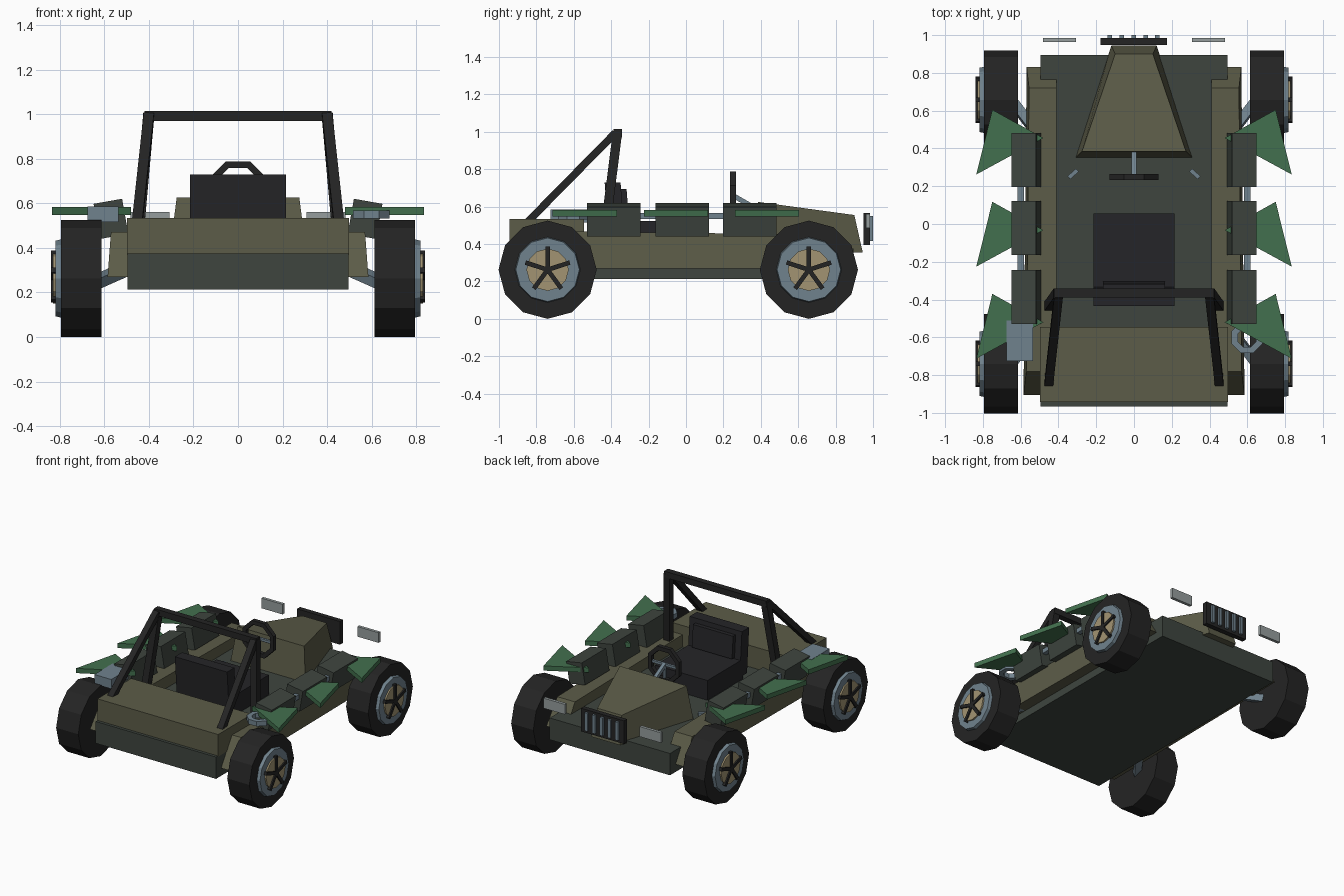
import bpy, bmesh, math
from mathutils import Vector, Matrix

if "Cube" in bpy.data.objects:
    bpy.data.objects.remove(bpy.data.objects["Cube"])


def mat(name, r, g, b):
    m = bpy.data.materials.new(name)
    lin = [((c / 255 + 0.055) / 1.055) ** 2.4 for c in (r, g, b)]
    m.diffuse_color = (*lin, 1)
    m.use_nodes = True
    m.node_tree.nodes["Principled BSDF"].inputs["Base Color"].default_value = m.diffuse_color
    return m


OLIVE = mat("olive paint", 92, 92, 72)
DARK = mat("dark green", 62, 69, 63)
BLACK = mat("tyre black", 36, 36, 36)
SEAT = mat("seat black", 37, 37, 40)
STEEL = mat("blue steel", 112, 130, 141)
TAN = mat("tan hub", 162, 148, 114)
LEAF = mat("leaf green", 66, 112, 78)
LAMP = mat("lamp grey", 150, 158, 158)


def loft(name, loops, m, closed=False):
    """Skin equal-length vertex loops, capping the ends unless closed."""
    bm = bmesh.new()
    rows = [[bm.verts.new(p) for p in lp] for lp in loops]
    n = len(rows[0])
    pairs = list(zip(rows, rows[1:])) + ([(rows[-1], rows[0])] if closed else [])
    for a, b in pairs:
        for i in range(n):
            bm.faces.new((a[i], a[(i + 1) % n], b[(i + 1) % n], b[i]))
    if not closed:
        bm.faces.new(rows[0][::-1])
        bm.faces.new(rows[-1])
    bmesh.ops.recalc_face_normals(bm, faces=bm.faces)
    me = bpy.data.meshes.new(name)
    bm.to_mesh(me)
    bm.free()
    me.materials.append(m)
    ob = bpy.data.objects.new(name, me)
    bpy.context.collection.objects.link(ob)
    return ob


def rect(x0, x1, y0, y1, z):
    return [(x0, y0, z), (x1, y0, z), (x1, y1, z), (x0, y1, z)]


def box(name, x0, x1, y0, y1, z0, z1, m):
    return loft(name, [rect(x0, x1, y0, y1, z0), rect(x0, x1, y0, y1, z1)], m)


def beam(name, p, q, w, m, h=None):
    """Rectangular bar from p to q."""
    p, q = Vector(p), Vector(q)
    d = (q - p).normalized()
    ref = Vector((1, 0, 0)) if abs(d.x) < 0.8 else Vector((0, 0, 1))
    u = (ref - d * ref.dot(d)).normalized() * w / 2
    v = d.cross(u).normalized() * (h or w) / 2
    return loft(name, [[c + u + v, c - u + v, c - u - v, c + u - v] for c in (p, q)], m)


def disc(name, x0, x1, y, z, r0, r1, n, m):
    """Faceted disc whose axis runs along x."""
    ang = [math.pi / 2 + 2 * math.pi * i / n for i in range(n)]
    return loft(name, [[(x, y + r * math.cos(a), z + r * math.sin(a)) for a in ang]
                       for x, r in ((x0, r0), (x1, r1))], m)


def ring(name, centre, rot, major, minor, n, m, flat=1.0):
    """Faceted ring with a square section."""
    loops = []
    for i in range(n):
        a = 2 * math.pi * (i + 0.5) / n
        loops.append([Vector(centre) + rot @ Vector(((major + u * minor) * math.cos(a),
                                                    (major + u * minor) * math.sin(a),
                                                    v * minor * flat))
                      for u, v in ((1, 1), (-1, 1), (-1, -1), (1, -1))])
    return loft(name, loops, m, closed=True)


# Chassis, rear deck and hood
box("chassis", -.495, .495, -.965, .895, .213, .375, DARK)
box("rear_deck", -.497, .497, -.943, -.545, .37, .535, OLIVE)
loft("hood", [rect(-.31, .31, .35, .945, .355), rect(-.275, .275, .385, .9, .625)], OLIVE)
hood = bpy.data.objects["hood"].data
for v, x, z in ((2, .12, .355), (3, -.12, .355), (6, .1, .555), (7, -.1, .555)):
    hood.vertices[v].co.x, hood.vertices[v].co.z = x, z

# Seat
box("seat_cushion", -.215, .215, -.36, .055, .37, .522, SEAT)
loft("seat_back", [rect(-.215, .215, -.41, -.325, .4),
                   rect(-.215, .215, -.435, -.35, .73)], SEAT)
loft("seat_back_pad", [rect(-.165, .165, -.36, -.305, .53),
                       rect(-.165, .165, -.37, -.318, .695)], SEAT)

# Steering wheel with column and spokes
ring("steering_wheel", (0, .25, .66), Matrix.Rotation(math.pi / 2, 3, 'X'), .123, .016, 8, BLACK)
beam("steering_column", (0, .25, .66), (0, .39, .58), .026, STEEL)
beam("steering_spoke_cross", (-.115, .25, .66), (.115, .25, .66), .018, STEEL)
beam("steering_spoke_down", (0, .25, .66), (0, .25, .545), .018, STEEL)

# Grille with slats
box("grille", -.178, .175, .948, .984, .395, .567, BLACK)
for i in range(5):
    x = -.128 + i * .063
    box("grille_slat", x - .012, x + .012, .975, 1.0, .415, .55, STEEL)

# Roll bar hoop
beam("roll_bar_top", (-.42, -.365, .992), (.42, -.365, .992), .046, BLACK)

for s in (-1, 1):
    # Flared side sill
    prof = ((-.905, .27), (-.78, .47), (.72, .45), (.83, .27))
    loft("side_sill", [[(s * .41, y, z) for y, z in prof],
                       [(s * (.585 if z < .3 else .57) - s * max(0, y) * .02, y, z)
                        for y, z in prof]], OLIVE)

    # Roll bar post and rear brace
    beam("roll_bar_post", (s * .45, -.437, .44), (s * .4, -.366, 1.0), .05, BLACK)
    beam("roll_bar_brace", (s * .452, -.85, .515), (s * .4, -.38, .992), .046, BLACK, .04)

    # Headlamp and floor lever
    box("headlamp", s * .395 - .087, s * .395 + .087, .963, .985, .485, .56, LAMP)
    beam("floor_lever", (s * .345, .245, .385), (s * .3, .285, .385), .022, STEEL)

    # Side rail with pouches and leaves
    beam("side_rail", (s * .6, -.48, .55), (s * .6, .44, .55), .034, STEEL)
    for k, yc in enumerate((.34, -.02, -.387)):
        c, t = Vector((s * .57, yc, .53)), Matrix.Rotation(s * .175, 3, 'Y')
        loft("side_pouch", [[c + t @ Vector(p) for p in rect(-.065, .065, -.143, .143, z)]
                            for z in (-.08, .08)], DARK)
        yl = .455 - k * .4875
        tri = ((.48, yl), (.75, yl + .15), (.835, yl - .193))
        loft("leaf", [[(s * x, y, z) for x, y in tri] for z in (.548, .583)], LEAF)

    # Wheels with suspension arms
    for y, e in ((.657, 1), (-.74, -1)):
        z = .2625
        disc("tyre", s * .613, s * .795, y, z, .2625, .2625, 12, BLACK)
        disc("rim", s * .78, s * .818, y, z, .178, .17, 12, STEEL)
        disc("hub", s * .81, s * .829, y, z, .113, .113, 12, TAN)
        for i in range(5):
            a = math.pi / 2 + i * math.tau / 5
            beam("wheel_spoke", (s * .827, y, z),
                 (s * .827, y + .125 * math.cos(a), z + .125 * math.sin(a)), .024, BLACK)
        beam("suspension_arm", (s * .48, y - e * .22, .315), (s * .65, y, .24), .05, STEEL)

# Stowed canister and tow ring
box("canister", -.675, -.535, -.725, -.51, .515, .585, STEEL)
ring("tow_ring", (.598, -.602, .55), Matrix.Identity(3), .07, .018, 8, STEEL)
